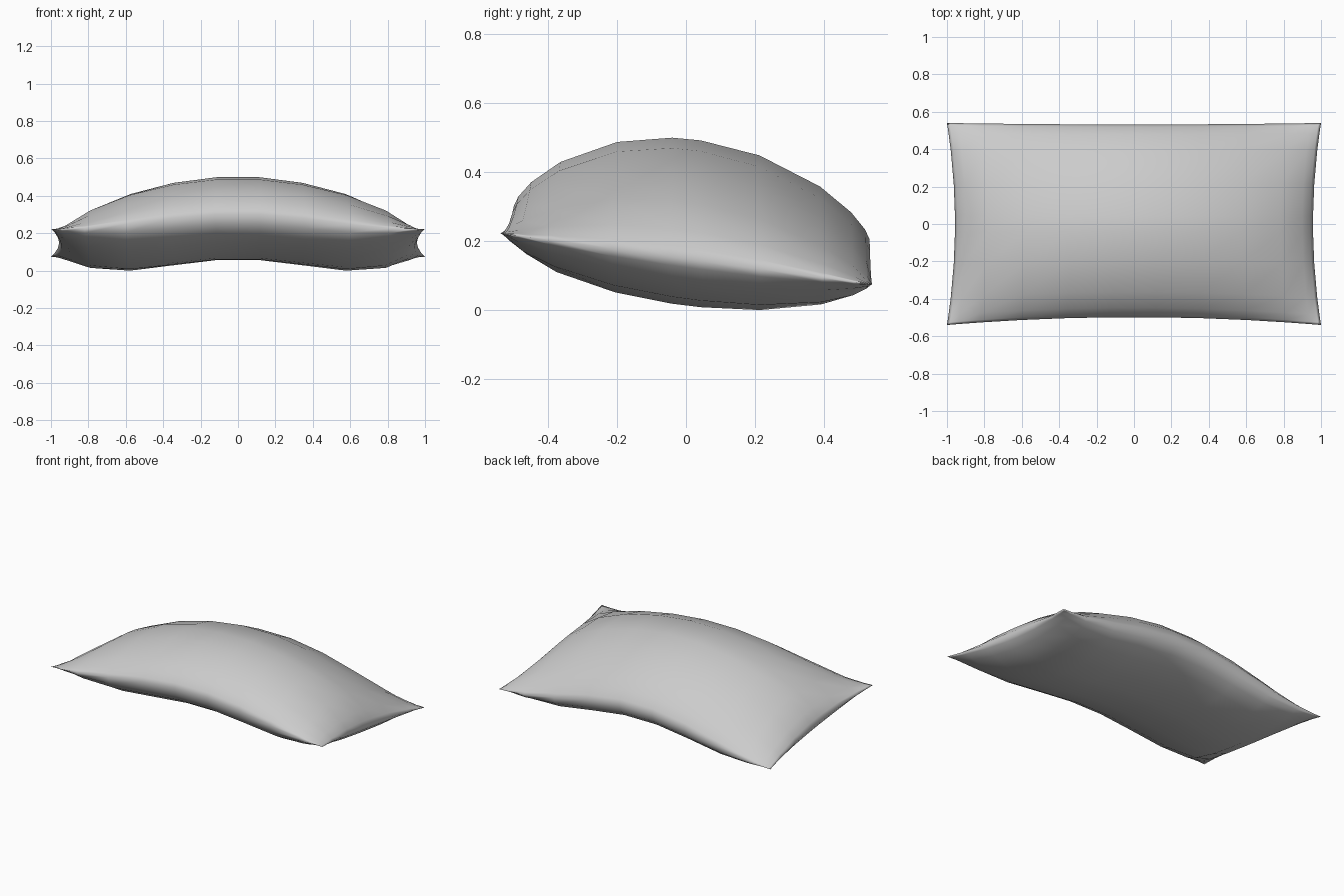
import bpy, bmesh, math

if "Cube" in bpy.data.objects:
    bpy.data.objects.remove(bpy.data.objects["Cube"])

# Row positions across the pillow (tighter near the seam)
half_u = [0.12, 0.36, 0.60, 0.82, 0.94, 0.985, 1.0]
half_v = [0.08, 0.40, 0.73, 0.90, 0.975, 1.0]
US = [-u for u in reversed(half_u)] + half_u
VS = [-v for v in reversed(half_v)] + half_v


def pillow_point(u, v, side):
    """Sagging, tilted seam surface plus a puffed top or bottom."""
    arch = 0.5 * (1 + math.cos(math.pi * u))
    x = u * (1.0 - 0.043 * (1 - v * v))
    reach = 0.54 - (0.042 if v < 0 else 0.008) * (1 - u * u)
    y = v * reach
    seam = 0.15 + 0.11 * arch + (-0.138 + 0.045 * arch) * y
    a, b = max(0, 1 - u ** 4), max(0, 1 - v * v)
    # Corners taper straighter than the middle of each edge
    pu, pv = 0.72 + 0.2 * v ** 4, 0.2 * u ** 4
    if side > 0:
        puff = 0.242 * a ** pu * b ** (0.72 + pv)
    else:
        puff = -0.192 * a ** pu * b ** (0.42 + pv)
    return x, y, seam + puff


# Pillow: two puffed panels joined along the seam
bm = bmesh.new()
for side in (1, -1):
    grid = [[bm.verts.new(pillow_point(u, v, side)) for v in VS] for u in US]
    for i in range(len(US) - 1):
        for j in range(len(VS) - 1):
            q = [grid[i][j], grid[i + 1][j], grid[i + 1][j + 1], grid[i][j + 1]]
            bm.faces.new(q if side > 0 else q[::-1])
bmesh.ops.remove_doubles(bm, verts=bm.verts[:], dist=0.0005)
bmesh.ops.recalc_face_normals(bm, faces=bm.faces[:])

# Rest on the ground
low = min(v.co.z for v in bm.verts)
for v in bm.verts:
    v.co.z -= low
for f in bm.faces:
    f.smooth = True

mesh = bpy.data.meshes.new("pillow")
bm.to_mesh(mesh)
bm.free()
pillow = bpy.data.objects.new("pillow", mesh)
bpy.context.collection.objects.link(pillow)
